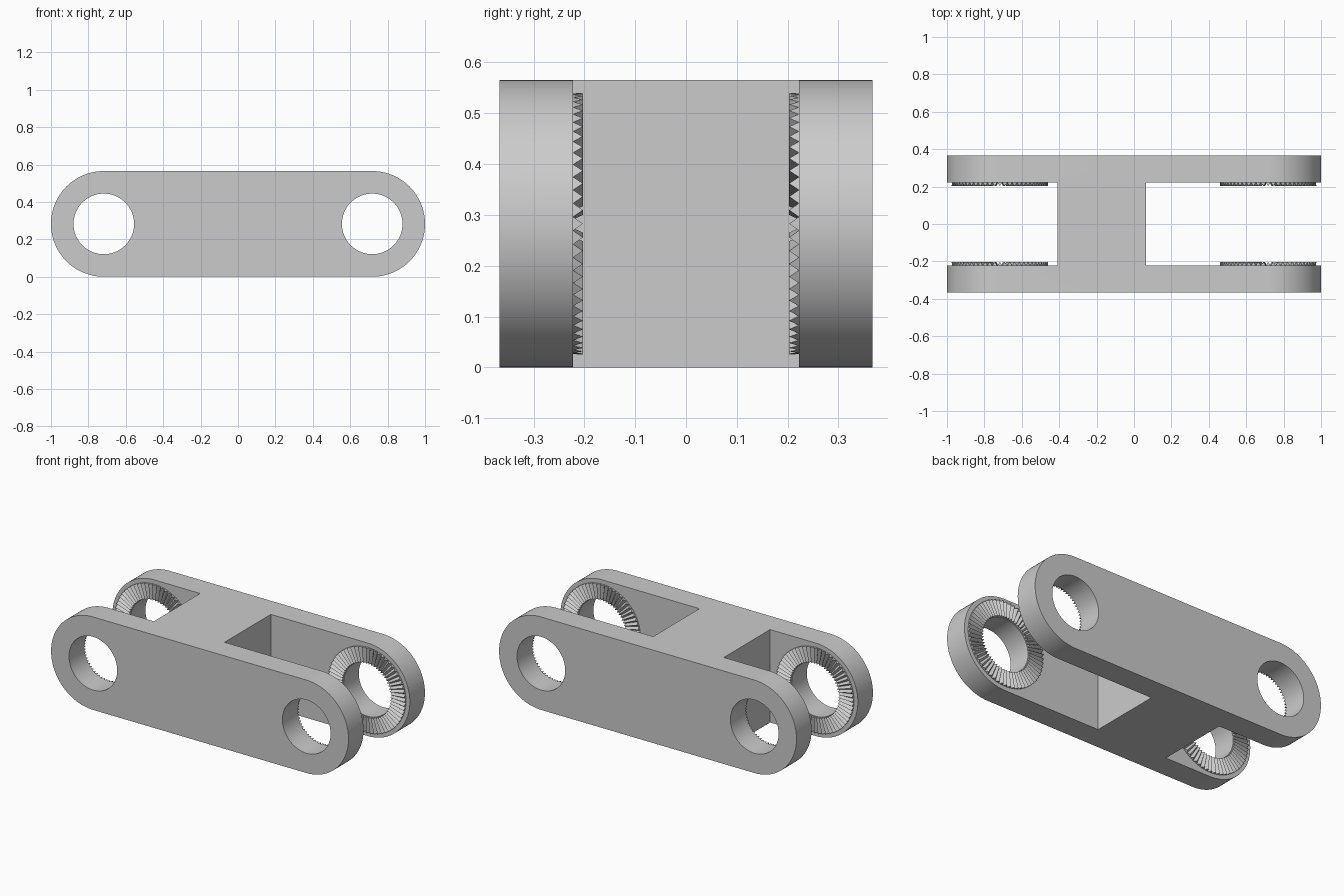
import bpy, bmesh
from math import sin, cos, pi

cube = bpy.data.objects.get("Cube")
if cube:
    bpy.data.objects.remove(cube)

R = 0.2825            # end radius, half the height
CX = 1 - R            # pivot centre distance
HOLE = 0.162
Y_OUT, Y_IN, Y_TIP = 0.367, 0.222, 0.203
RING_IN, RING_OUT = 0.165, 0.257
TEETH = 60

grey = bpy.data.materials.new("plain grey")
grey.use_nodes = True
colour = (0.6, 0.6, 0.6, 1)
grey.diffuse_color = colour
grey.node_tree.nodes["Principled BSDF"].inputs["Base Color"].default_value = colour


def finish(bm, name):
    bmesh.ops.recalc_face_normals(bm, faces=bm.faces)
    mesh = bpy.data.meshes.new(name)
    bm.to_mesh(mesh)
    bm.free()
    mesh.materials.append(grey)
    obj = bpy.data.objects.new(name, mesh)
    bpy.context.collection.objects.link(obj)
    return obj


def arc(cx, r, start, sweep, steps):
    return [(cx + r * cos(start + sweep * i / steps),
             R + r * sin(start + sweep * i / steps)) for i in range(steps + 1)]


def box(name, x0, x1, y, z0, z1):
    bm = bmesh.new()
    bmesh.ops.create_cube(bm, size=1)
    for v in bm.verts:
        v.co = ((x0 + x1) / 2 + v.co.x * (x1 - x0), v.co.y * 2 * y,
                (z0 + z1) / 2 + v.co.z * (z1 - z0))
    return finish(bm, name)


# Link body: rounded bar with two pivot holes, extruded along y
bm = bmesh.new()
outline = arc(CX, R, -pi / 2, pi, 48) + arc(-CX, R, pi / 2, pi, 48)
holes = [arc(s * CX, HOLE, 0, 2 * pi, 64)[:-1] for s in (-1, 1)]
edges = []
for loop in [outline] + holes:
    verts = [bm.verts.new((x, -Y_OUT, z)) for x, z in loop]
    edges += [bm.edges.new((verts[i - 1], verts[i])) for i in range(len(verts))]
bmesh.ops.triangle_fill(bm, edges=edges, use_beauty=True)
geom = bmesh.ops.extrude_face_region(bm, geom=bm.faces[:], use_keep_orig=True)["geom"]
bmesh.ops.translate(bm, vec=(0, 2 * Y_OUT, 0),
                    verts=[g for g in geom if isinstance(g, bmesh.types.BMVert)])
body = finish(bm, "link_body")

# Slots at both ends leave two cheeks joined by a bridge
bpy.context.view_layer.objects.active = body
body.select_set(True)
for x0, x1 in ((-1.1, -0.41), (0.065, 1.1)):
    cutter = box("slot_cutter", x0, x1, Y_IN, -0.1, 2 * R + 0.1)
    cutter.hide_render = True
    mod = body.modifiers.new("slot", "BOOLEAN")
    mod.operation, mod.solver, mod.object = "DIFFERENCE", "EXACT", cutter
    bpy.ops.object.modifier_apply(modifier=mod.name)
    bpy.data.objects.remove(cutter)
bpy.ops.object.shade_smooth_by_angle(angle=pi / 6)


# Radial locking teeth around each pivot hole, on the inner cheek faces
def tooth_ring(name, cx, side):
    bm = bmesh.new()

    def point(r, step, y):
        a = pi * step / TEETH
        return bm.verts.new((cx + r * cos(a), side * y, R + r * sin(a)))

    for t in range(TEETH):
        inner, outer = [[point(r, 2 * t - 1, Y_IN), point(r, 2 * t, Y_TIP),
                         point(r, 2 * t + 1, Y_IN)] for r in (RING_IN, RING_OUT)]
        bm.faces.new(inner)
        bm.faces.new(outer[::-1])
        for i in range(3):
            j = (i + 1) % 3
            bm.faces.new((inner[j], inner[i], outer[i], outer[j]))
    return finish(bm, name)


for cx, end in ((-CX, "right"), (CX, "left")):
    for side, cheek in ((-1, "front"), (1, "back")):
        tooth_ring(f"tooth_ring_{cheek}_{end}", cx, side)
